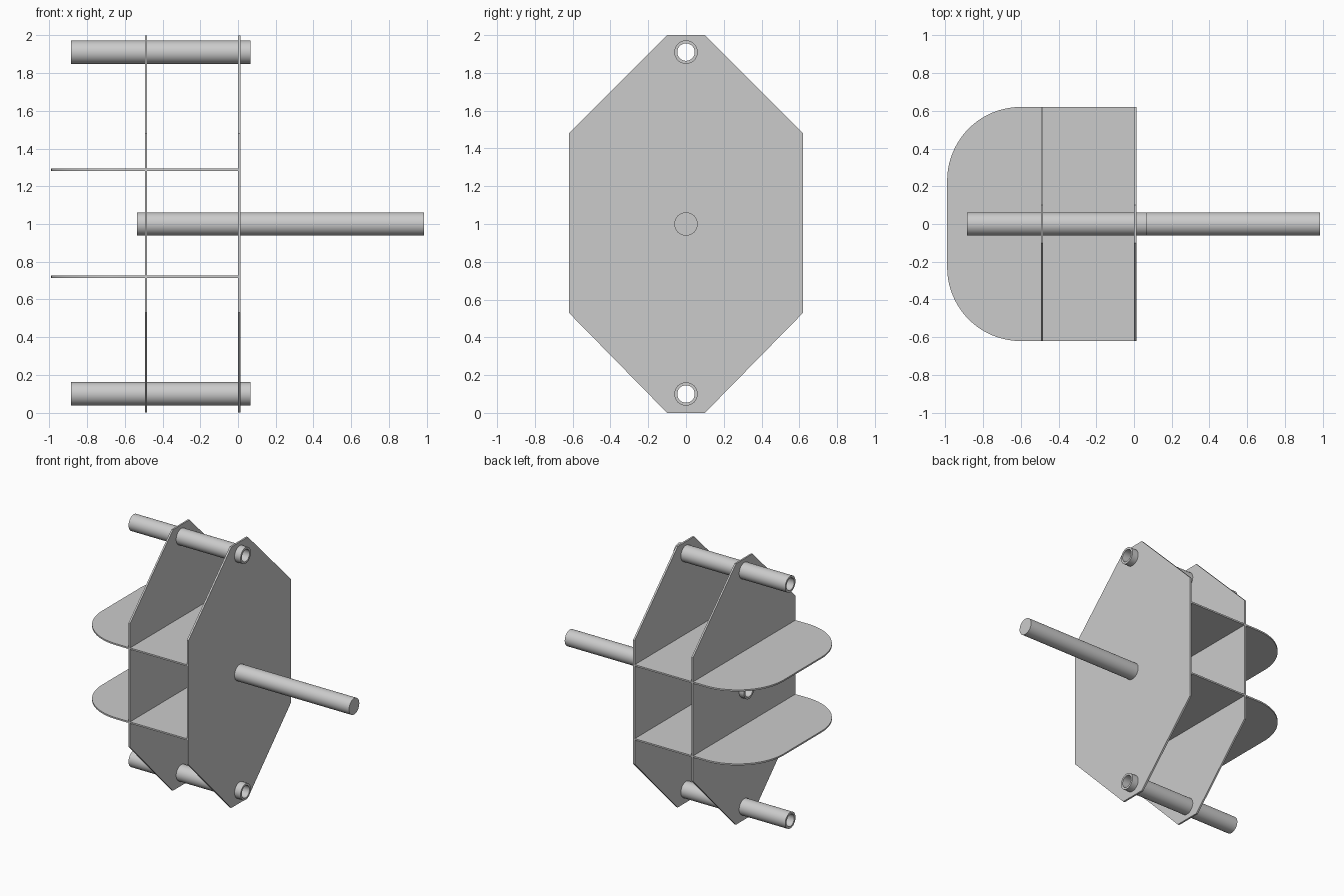
import bpy
import math
from math import pi, sin, cos

cube = bpy.data.objects.get("Cube")
if cube:
    bpy.data.objects.remove(cube, do_unlink=True)

GREY = (0.6, 0.6, 0.6, 1)
metal = bpy.data.materials.new("plain_grey_metal")
metal.use_nodes = True
metal.diffuse_color = GREY
metal.node_tree.nodes["Principled BSDF"].inputs["Base Color"].default_value = GREY

FACING_X = (pi / 2, 0, pi / 2)   # profile drawn in (y, z), extruded along x
FLAT = (0, 0, 0)                 # profile drawn in (x, y), extruded along z
R_OUT, R_IN, R_HOLE = 0.062, 0.046, 0.054
LOW, MID, HIGH = 0.1, 1.0, 1.91


def circle(radius, cy=0, cz=0, sides=48):
    return [(cy + radius * cos(2 * pi * i / sides), cz + radius * sin(2 * pi * i / sides))
            for i in range(sides)]


def extrude(name, loops, start, end, rotation):
    """Fill closed outlines (inner ones become holes) and extrude from start to end."""
    curve = bpy.data.curves.new(name, "CURVE")
    curve.dimensions = "2D"
    curve.fill_mode = "BOTH"
    curve.extrude = (end - start) / 2
    for loop in loops:
        spline = curve.splines.new("POLY")
        spline.points.add(len(loop) - 1)
        for point, (u, v) in zip(spline.points, loop):
            point.co = (u, v, 0, 1)
        spline.use_cyclic_u = True
    obj = bpy.data.objects.new(name, curve)
    bpy.context.collection.objects.link(obj)
    middle = (start + end) / 2
    obj.location = (middle, 0, 0) if rotation == FACING_X else (0, 0, middle)
    obj.rotation_euler = rotation
    bpy.ops.object.select_all(action="DESELECT")
    obj.select_set(True)
    bpy.context.view_layer.objects.active = obj
    bpy.ops.object.convert(target="MESH")
    obj = bpy.context.object
    obj.name = name
    obj.data.materials.clear()
    obj.data.materials.append(metal)
    # Weld the caps to the walls so that shading is continuous
    bpy.ops.object.mode_set(mode="EDIT")
    bpy.ops.mesh.select_all(action="SELECT")
    bpy.ops.mesh.remove_doubles(threshold=0.0001)
    bpy.ops.mesh.normals_make_consistent(inside=False)
    bpy.ops.object.mode_set(mode="OBJECT")
    bpy.ops.object.shade_smooth_by_angle(angle=math.radians(30))
    return obj


# Two upright octagonal plates, bored for the tubes
octagon = [(-0.1, 0), (0.1, 0), (0.62, 0.53), (0.62, 1.48),
           (0.1, 2), (-0.1, 2), (-0.62, 1.48), (-0.62, 0.53)]
bores = [circle(R_HOLE, 0, z) for z in (LOW, HIGH)]
extrude("outer_plate", [octagon] + bores, 0.0, 0.014, FACING_X)
extrude("inner_plate", [octagon] + bores + [circle(R_HOLE, 0, MID)], -0.494, -0.481, FACING_X)

# Two level shelves with rounded free corners
corner, steps = 0.39, 20
arc = [(-0.6 - corner * sin(a), 0.23 + corner * cos(a))
       for a in (pi / 2 * i / steps for i in range(steps + 1))]
shelf = [(0, 0.62)] + arc + [(x, -y) for x, y in reversed(arc)] + [(0, -0.62)]
for name, z in (("lower_shelf", 0.72), ("upper_shelf", 1.287)):
    extrude(name, [shelf], z - 0.006, z + 0.006, FLAT)

# Open tubes through the plate tips
for name, z in (("lower_tube", LOW), ("upper_tube", HIGH)):
    extrude(name, [circle(R_OUT, 0, z), circle(R_IN, 0, z)], -0.885, 0.065, FACING_X)

# Central sleeve and solid shaft
extrude("centre_sleeve", [circle(R_OUT, 0, MID), circle(R_IN, 0, MID)], -0.535, 0.0, FACING_X)
extrude("shaft", [circle(R_OUT, 0, MID)], 0.014, 0.985, FACING_X)
